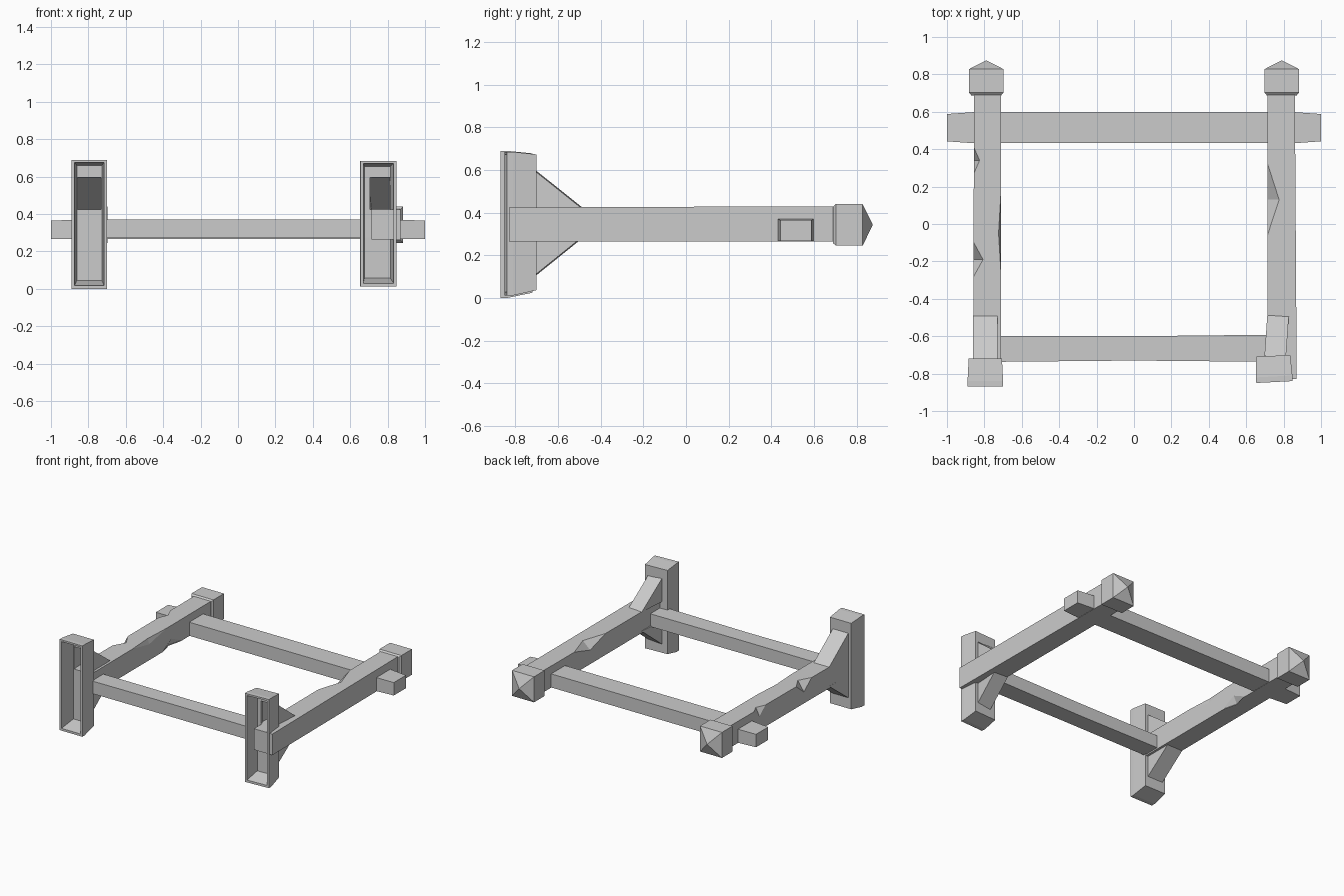
import bpy, bmesh
from mathutils import Matrix, Vector
from math import radians

if "Cube" in bpy.data.objects:
    bpy.data.objects.remove(bpy.data.objects["Cube"])


def make(name, verts, faces):
    me = bpy.data.meshes.new(name)
    me.from_pydata(verts, [], faces)
    bm = bmesh.new()
    bm.from_mesh(me)
    bmesh.ops.recalc_face_normals(bm, faces=bm.faces)
    bm.to_mesh(me)
    bm.free()
    ob = bpy.data.objects.new(name, me)
    bpy.context.collection.objects.link(ob)
    return ob


def loft(name, rings):
    """Skin a list of four-point rings and cap both ends."""
    verts = [p for r in rings for p in r]
    faces = [(0, 1, 2, 3), tuple(len(verts) - 4 + i for i in range(4))]
    for k in range(len(rings) - 1):
        for i in range(4):
            j = (i + 1) % 4
            faces.append((4*k + i, 4*k + j, 4*k + 4 + j, 4*k + 4 + i))
    return make(name, verts, faces)


def ring_y(y, x0, x1, z0, z1):
    return [(x0, y, z0), (x1, y, z0), (x1, y, z1), (x0, y, z1)]


def ring_x(x, y0, y1, z0, z1):
    return [(x, y0, z0), (x, y1, z0), (x, y1, z1), (x, y0, z1)]


def cut(ob, cutters):
    for c in cutters:
        c.hide_render = True
        m = ob.modifiers.new("cut", 'BOOLEAN')
        m.operation, m.solver, m.object = 'DIFFERENCE', 'EXACT', c
    dg = bpy.context.evaluated_depsgraph_get()
    me = bpy.data.meshes.new_from_object(ob.evaluated_get(dg))
    ob.modifiers.clear()
    ob.data = me
    for c in cutters:
        bpy.data.objects.remove(c)


def dent(x, y, z, rx, ry, rz):
    """Octahedral chip cutter centred on a beam edge."""
    v = [(x-rx, y, z), (x+rx, y, z), (x, y-ry, z), (x, y+ry, z), (x, y, z-rz), (x, y, z+rz)]
    f = [(a, b, c) for a in (0, 1) for b in (2, 3) for c in (4, 5)]
    return make("dent_cutter", v, f)


def turn(ob, pivot, deg):
    p = Matrix.Translation(Vector(pivot))
    ob.data.transform(p @ Matrix.Rotation(radians(deg), 4, 'Z') @ p.inverted())


def brace(name, x0, x1, prof, hollow):
    v = [(x, y, z) for x in (x0, x1) for y, z in prof]
    f = [(0, 1, 2), (3, 4, 5), (1, 2, 5, 4), (2, 0, 3, 5)]
    if not hollow:
        f.append((0, 1, 4, 3))
    return make(name, v, f)


# Per side: plate x range, plate front/back y, plate z range, brace x range, turns
sides = {
    "left": (-0.89, -0.70, -0.87, -0.72, 0.0, 0.69, -0.86, -0.73, 0, 0),
    "right": (0.65, 0.845, -0.845, -0.705, 0.012, 0.685, 0.705, 0.82, 3, -4),
}
for side, (x0, x1, yf, yb, z0, z1, b0, b1, tp, tb) in sides.items():
    # Hollow end plate, tapering to the back
    plate = loft("end_plate_" + side, [
        ring_y(yf, x0, x1, z0, z1),
        ring_y(yf + 0.03, x0, x1, z0, z1),
        ring_y(yb, x0 + 0.006, x1 - 0.006, z0 + 0.025, z1 - 0.012)])
    recess = loft("recess_cutter", [
        ring_y(yf - 0.01, x0 + 0.015, x1 - 0.015, z0 + 0.015, z1 - 0.012),
        ring_y(yb - 0.025, x0 + 0.028, x1 - 0.028, z0 + 0.045, z1 - 0.03)])
    window = loft("window_cutter", [
        ring_y(yb - 0.06, b0 + 0.003, b1 - 0.003, 0.425, 0.595),
        ring_y(yb + 0.02, b0 + 0.003, b1 - 0.003, 0.425, 0.595)])
    cut(plate, [recess, window])
    turn(plate, ((x0 + x1) / 2, (yf + yb) / 2, 0), tp)

    # Diagonal braces above and below the rail
    up = brace("upper_brace_" + side, b0, b1,
               [(yb - 0.005, 0.60), (yb - 0.005, 0.425), (-0.49, 0.425)], True)
    low = brace("lower_brace_" + side, b0, b1,
                [(yb - 0.015, 0.095), (yb - 0.015, 0.28), (-0.49, 0.28)], False)
    for b in (up, low):
        turn(b, ((b0 + b1) / 2, -0.6, 0), tb)

# Chipped side rails
left = loft("side_rail_left", [ring_y(-0.735, -0.86, -0.712, 0.265, 0.425),
                               ring_y(0.70, -0.855, -0.712, 0.265, 0.43)])
cut(left, [dent(-0.86, 0.34, 0.43, 0.035, 0.08, 0.07),
           dent(-0.86, -0.19, 0.43, 0.055, 0.10, 0.08),
           dent(-0.71, 0.22, 0.27, 0.03, 0.12, 0.06),
           dent(-0.71, -0.05, 0.43, 0.015, 0.25, 0.05)])
right = loft("side_rail_right", [ring_y(-0.83, 0.715, 0.87, 0.265, 0.425),
                                 ring_y(0.70, 0.715, 0.86, 0.265, 0.43)])
cut(right, [dent(0.713, 0.13, 0.43, 0.065, 0.20, 0.06)])

# Pointed caps on the back ends of the rails
for side, cx in (("left", -0.79), ("right", 0.79)):
    rings = [ring_y(y, cx - w, cx + w, 0.343 - h, 0.343 + h)
             for y, w, h in ((0.688, 0.08, 0.085), (0.702, 0.092, 0.097),
                             (0.828, 0.092, 0.097), (0.875, 0.001, 0.001))]
    loft("rail_cap_" + side, rings)

# Cross bars
loft("back_cross_bar", [ring_x(x, 0.515 - w, 0.515 + w, 0.267, z) for x, w, z in
                        ((-1, 0.073, 0.365), (-0.86, 0.083, 0.37),
                         (0.86, 0.083, 0.37), (1, 0.073, 0.365))])
loft("front_cross_bar", [ring_x(-0.74, -0.737, -0.60, 0.275, 0.37),
                         ring_x(0, -0.73, -0.60, 0.272, 0.37),
                         ring_x(0.74, -0.737, -0.592, 0.275, 0.372)])
